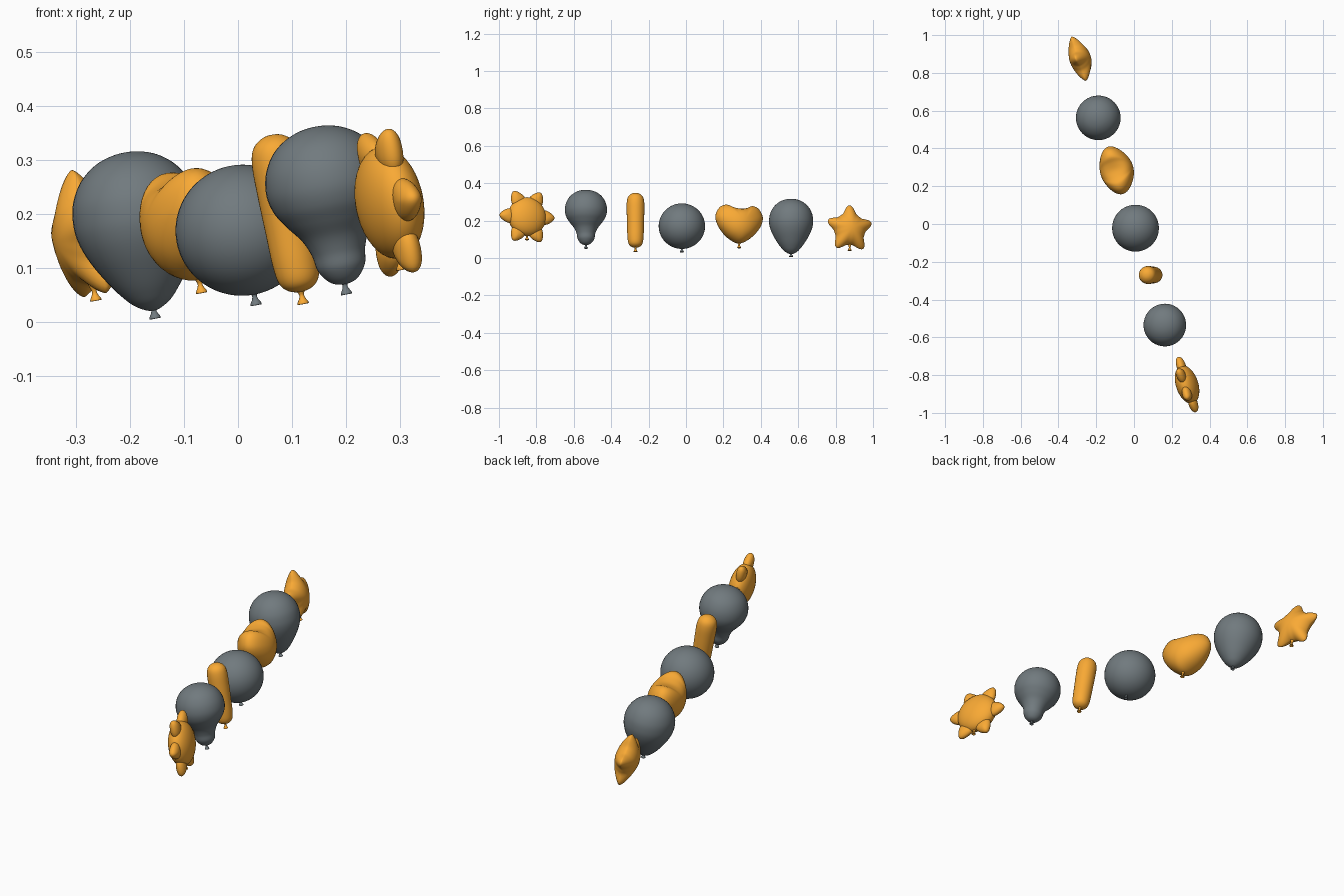
import bpy, bmesh, math
from mathutils import Matrix, Vector

if "Cube" in bpy.data.objects:
    bpy.data.objects.remove(bpy.data.objects["Cube"])

TILT = Matrix.Rotation(math.radians(-10.5), 4, 'Y') @ Matrix.Rotation(math.radians(18), 4, 'Z')


def material(name, rgb):
    m = bpy.data.materials.new(name)
    m.diffuse_color = (*rgb, 1)
    m.use_nodes = True
    m.node_tree.nodes["Principled BSDF"].inputs["Base Color"].default_value = m.diffuse_color
    return m


orange = material("orange_latex", (0.95, 0.40, 0.035))
slate = material("slate_latex", (0.165, 0.195, 0.21))


def smooth(pts, n, closed=False):
    """Catmull-Rom curve through 2D points."""
    p = [Vector(q) for q in pts]
    out, m = [], len(p)
    for i in range(m if closed else m - 1):
        g = (lambda k: p[k % m]) if closed else (lambda k: p[max(0, min(m - 1, k))])
        a, b, c, d = g(i - 1), g(i), g(i + 1), g(i + 2)
        for k in range(n):
            t = k / n
            out.append(0.5 * (2 * b + (c - a) * t + (2 * a - 5 * b + 4 * c - d) * t * t
                              + (3 * b - a - 3 * c + d) * t ** 3))
    return out if closed else out + [p[-1]]


def skin(bm, rings, start, end):
    """Bridge rings of points and close both ends with a pole."""
    vs = [[bm.verts.new(q) for q in r] for r in rings]
    n = len(vs[0])
    for a, b in zip(vs, vs[1:]):
        for i in range(n):
            bm.faces.new((a[i], a[(i + 1) % n], b[(i + 1) % n], b[i]))
    for ring, pole in ((vs[0], start), (vs[-1], end)):
        v = bm.verts.new(pole)
        for i in range(n):
            bm.faces.new((ring[i], ring[(i + 1) % n], v))


def lathe(bm, prof, seg=40):
    """Revolve (radius, height) points around z; ends are closed."""
    rings = [[(r * math.cos(2 * math.pi * i / seg), r * math.sin(2 * math.pi * i / seg), z)
              for i in range(seg)] for r, z in prof]
    skin(bm, rings, (0, 0, prof[0][1]), (0, 0, prof[-1][1]))


def puff(bm, outline, t, cy=0, cz=0, n=24, power=1.0, core=0.0):
    """Inflate a flat yz outline to half thickness t along x; core rounds the inner rings."""
    rings = []
    for k in range(1, n):
        f = math.pi * k / n
        s, c = math.sin(f), math.cos(f)
        x = math.copysign(t * abs(c) ** power, c)
        ring = []
        for y, z in outline:
            r = math.hypot(y, z)
            w = s * (s * s + (1 - s * s) * (core / r if core else 1))
            ring.append((x, cy + y * w, cz + z * w))
        rings.append(ring)
    skin(bm, rings, (t, cy, cz), (-t, cy, cz))


def knot(bm, top, bottom):
    """Pinched neck flaring to a lip."""
    h = top - bottom
    lathe(bm, smooth([(0.005, bottom + 0.003), (0.010, bottom), (0.010, bottom + 0.004),
                      (0.006, bottom + 0.011), (0.0045, bottom + 0.018),
                      (0.008, bottom + 0.02 + h * .25), (0.012, top + 0.01)], 3), 16)


def finish(name, bm, centre, mat):
    bmesh.ops.recalc_face_normals(bm, faces=bm.faces)
    for f in bm.faces:
        f.smooth = True
    me = bpy.data.meshes.new(name)
    bm.to_mesh(me)
    bm.free()
    ob = bpy.data.objects.new(name, me)
    bpy.context.collection.objects.link(ob)
    ob.matrix_world = Matrix.Translation(centre) @ TILT
    me.materials.append(mat)


def lathe_balloon(name, centre, prof, knot_z, mat):
    bm = bmesh.new()
    p = [(r, (z - centre[2]) * 1.012) for r, z in prof]
    # mirrored end points keep the crown and base round
    full = smooth([(-p[1][0], p[1][1])] + p + [(-p[-2][0], p[-2][1])], 6)[6:-6]
    lathe(bm, full[1:-1])
    knot(bm, p[0][1], (knot_z - centre[2]) * 1.012)
    finish(name, bm, centre, mat)


# Flower: lens body with six pointed petals
bm = bmesh.new()
puff(bm, [(0.105 * math.cos(math.pi * i / 20), 0.105 * math.sin(math.pi * i / 20)) for i in range(40)], 0.057)
for i in range(6):
    a = i * math.pi / 3
    c, s = math.cos(a), math.sin(a)
    petal = []
    for k in range(32):
        b = math.pi * k / 16
        u, v = 0.046 * math.cos(b), 0.038 * math.sin(b) * (1 - 0.35 * math.cos(b))
        petal.append((c * u - s * v, s * u + c * v))
    puff(bm, petal, 0.024, 0.108 * c, 0.108 * s, 16)
knot(bm, -0.10, -0.127)
finish("flower_balloon", bm, (0.281, -0.85, 0.221), orange)

# Bulb with a narrow lower lobe
lathe_balloon("bulb_balloon", (0.172, -0.535, 0.21),
              [(0, .069), (0.025, .076), (0.044, .1), (0.05, .13), (0.063, .16), (0.086, .19),
               (0.105, .22), (0.113, .255), (0.106, .295), (0.083, .331), (0.045, .355), (0, .363)], 0.05, slate)

# Long balloon
lathe_balloon("long_balloon", (0.092, -0.27, 0.19),
              [(0, .055), (0.022, .06), (0.037, .076), (0.043, .11), (0.045, .17), (0.047, .24),
               (0.047, .295), (0.04, .326), (0.022, .343), (0, .348)], 0.032, orange)

# Round balloon
lathe_balloon("round_balloon", (0.008, -0.022, 0.17),
              [(0.124 * math.sin(math.pi * k / 10), 0.17 - 0.12 * math.cos(math.pi * k / 10))
               for k in range(11)], 0.03, slate)

# Heart
half = [(.04, .088), (.075, .101), (.11, .085), (.131, .042), (.122, -.002), (.093, -.045), (.052, -.082)]
heart = [(0, .08)] + half + [(0, -.105)] + [(-y, z) for y, z in reversed(half)]
bm = bmesh.new()
puff(bm, smooth(heart, 4, True), 0.088, core=0.108)
knot(bm, -0.105, -0.130)
finish("heart_balloon", bm, (-0.091, 0.284, 0.181), orange)

# Teardrop
lathe_balloon("teardrop_balloon", (-0.183, 0.562, 0.165),
              [(0, .020), (0.03, .032), (0.054, .056), (0.077, .088), (0.1, .128), (0.114, .165),
               (0.118, .2), (0.111, .24), (0.088, .278), (0.05, .305), (0, .315)], 0.005, slate)

# Star: thick middle, thin tips
star = []
for i in range(80):
    a = 2 * math.pi * i / 80
    r = 0.103 + 0.021 * math.cos(5 * a) + 0.005 * math.cos(10 * a)
    star.append((r * math.sin(a), r * math.cos(a)))
bm = bmesh.new()
puff(bm, star, 0.056, power=1.35, core=0.098)
knot(bm, -0.083, -0.118)
finish("star_balloon", bm, (-0.285, 0.875, 0.155), orange)
